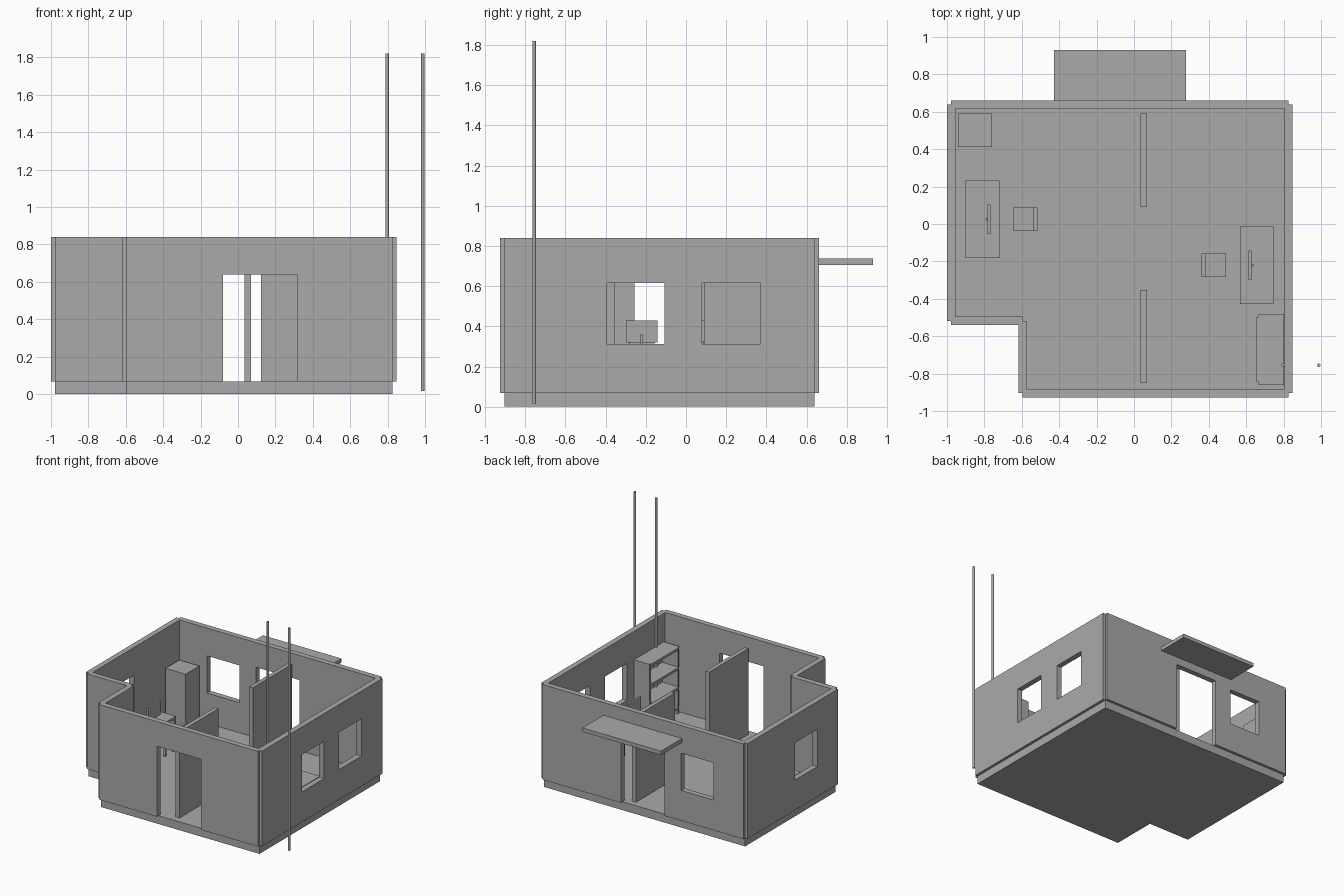
import bpy
import bmesh
from mathutils import Matrix, Vector

cube = bpy.data.objects.get("Cube")
if cube:
    bpy.data.objects.remove(cube, do_unlink=True)

grey = bpy.data.materials.new("plain_grey")
grey.use_nodes = True
grey.diffuse_color = (0.4, 0.4, 0.4, 1)
grey.node_tree.nodes["Principled BSDF"].inputs["Base Color"].default_value = (0.4, 0.4, 0.4, 1)

FLOOR, WALL_TOP, THICK = 0.068, 0.84, 0.045


def add_object(name, bm):
    bmesh.ops.recalc_face_normals(bm, faces=bm.faces[:])
    mesh = bpy.data.meshes.new(name)
    bm.to_mesh(mesh)
    bm.free()
    mesh.materials.append(grey)
    obj = bpy.data.objects.new(name, mesh)
    bpy.context.collection.objects.link(obj)
    return obj


def box(name, x, y, z):
    """Box from (low, high) pairs on each axis."""
    bm = bmesh.new()
    lows, highs = Vector((min(x), min(y), min(z))), Vector((max(x), max(y), max(z)))
    size = Matrix.Diagonal((highs - lows).to_4d())
    bmesh.ops.create_cube(bm, size=1, matrix=Matrix.Translation((lows + highs) / 2) @ size)
    return add_object(name, bm)


def around(c, width):
    return (c - width / 2, c + width / 2)


def wall(name, start, end, openings=()):
    """Upright sheet on a centre line with openings left out, then thickened."""
    axis = 0 if start[1] == end[1] else 1
    a, b = sorted((start[axis], end[axis]))
    us = sorted({a, b, *(v for o in openings for v in o[:2])})
    zs = sorted({FLOOR, WALL_TOP, *(v for o in openings for v in o[2:])})
    bm = bmesh.new()

    def point(u, z):
        return bm.verts.new((u, start[1], z) if axis == 0 else (start[0], u, z))

    grid = [[point(u, z) for z in zs] for u in us]
    for i in range(len(us) - 1):
        for j in range(len(zs) - 1):
            u, z = (us[i] + us[i + 1]) / 2, (zs[j] + zs[j + 1]) / 2
            if not any(o[0] < u < o[1] and o[2] < z < o[3] for o in openings):
                bm.faces.new((grid[i][j], grid[i + 1][j], grid[i + 1][j + 1], grid[i][j + 1]))
    obj = add_object(name, bm)
    solid = obj.modifiers.new("thickness", "SOLIDIFY")
    solid.thickness, solid.offset = THICK, 0


def door(a, b):
    return (a, b, FLOOR, 0.64)


def window(a, b):
    return (a, b, 0.313, 0.615)


# Floor slab
outline = [(-0.978, 0.639), (0.826, 0.639), (0.826, -0.904),
           (-0.596, -0.904), (-0.596, -0.518), (-0.978, -0.518)]
bm = bmesh.new()
base = bm.faces.new([bm.verts.new((x, y, 0)) for x, y in outline])
raised = bmesh.ops.extrude_face_region(bm, geom=[base])["geom"]
bmesh.ops.translate(bm, vec=(0, 0, FLOOR),
                    verts=[v for v in raised if isinstance(v, bmesh.types.BMVert)])
add_object("floor_slab", bm)

# Outer walls along the slab outline
walls = [("back_wall", [door(-0.27, 0.122), window(-0.71, -0.42)]),
         ("left_wall", [window(-0.392, -0.108), window(0.08, 0.37)]),
         ("front_wall", [door(-0.08, 0.315)]),
         ("recess_side_wall", []),
         ("recess_front_wall", []),
         ("right_wall", [window(-0.255, 0.03)])]
for i, (name, openings) in enumerate(walls):
    wall(name, outline[i], outline[(i + 1) % len(outline)], openings)

# Inner partitions and canopy over the back door
box("back_partition", (0.036, 0.07), (0.09, 0.59), (FLOOR, 0.765))
box("front_partition", (0.036, 0.07), (-0.85, -0.352), (FLOOR, 0.765))
box("canopy", (-0.428, 0.278), (0.66, 0.93), (0.705, 0.737))

# Cabinet
box("tall_cabinet", (-0.94, -0.76), (0.413, 0.59), (FLOOR, 0.53))

# Bookcase
for i, y in enumerate((-0.853, -0.49)):
    box(f"bookcase_side_{i}", (0.665, 0.803), around(y, 0.018), (FLOOR, 0.61))
for i in range(4):
    box(f"bookcase_shelf_{i}", (0.655, 0.803), (-0.845, -0.498), around(0.12 + 0.16 * i, 0.02))


def workstation(tag, cx, cy, side):
    """Desk, monitor and chair; the chair stands on the given side in x."""
    box(f"{tag}_desk_top", around(cx, 0.18), around(cy, 0.415), (0.25, 0.27))
    for s in (-1, 1):
        box(f"{tag}_desk_side", around(cx, 0.18), around(cy + s * 0.198, 0.018), (FLOOR, 0.25))
    screen = cx + side * 0.036
    box(f"{tag}_monitor", around(screen, 0.016), around(cy, 0.158), (0.32, 0.43))
    box(f"{tag}_monitor_stem", around(screen - side * 0.012, 0.01), around(cy, 0.014), (0.27, 0.36))
    seat = cx + side * 0.23
    box(f"{tag}_chair_seat", around(seat, 0.13), around(cy, 0.125), (0.175, 0.195))
    box(f"{tag}_chair_back", (seat + side * 0.042, seat + side * 0.065), around(cy, 0.125), (0.195, 0.328))
    for sx in (-1, 1):
        for sy in (-1, 1):
            box(f"{tag}_chair_leg", around(seat + sx * 0.055, 0.016),
                around(cy + sy * 0.053, 0.016), (FLOOR, 0.175))


workstation("right", -0.81, 0.025, 1)
workstation("left", 0.657, -0.22, -1)

# Tall poles
for name, x in (("inner_pole", 0.797), ("outer_pole", 0.988)):
    bm = bmesh.new()
    bmesh.ops.create_cone(bm, cap_ends=True, segments=12, radius1=0.009, radius2=0.009,
                          depth=1.805, matrix=Matrix.Translation((x, -0.755, 0.9175)))
    add_object(name, bm)
